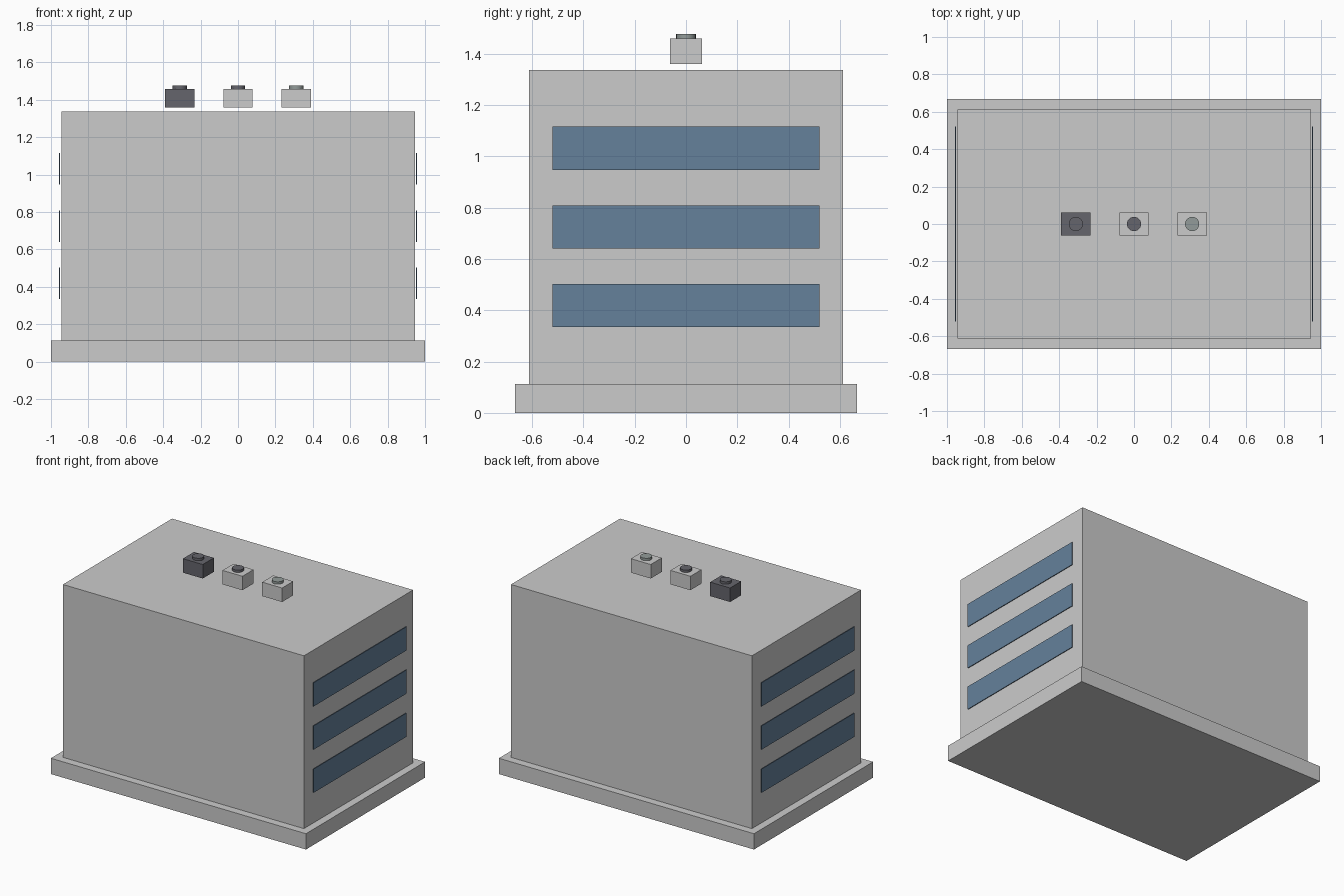
import bpy

if "Cube" in bpy.data.objects:
    bpy.data.objects.remove(bpy.data.objects["Cube"])


def material(name, rgb):
    mat = bpy.data.materials.new(name)
    mat.diffuse_color = (*rgb, 1)
    mat.use_nodes = True
    mat.node_tree.nodes["Principled BSDF"].inputs["Base Color"].default_value = mat.diffuse_color
    return mat


def box(name, x, y, z, mat=None):
    """Box spanning the given (low, high) ranges."""
    spans = (x, y, z)
    bpy.ops.mesh.primitive_cube_add(size=1, location=[(a + b) / 2 for a, b in spans])
    ob = bpy.context.object
    ob.name = name
    ob.scale = [b - a for a, b in spans]
    bpy.ops.object.transform_apply(location=False, rotation=False, scale=True)
    if mat:
        ob.data.materials.append(mat)
    return ob


def fan(name, x, z, radius, mat=None):
    bpy.ops.mesh.primitive_cylinder_add(vertices=24, radius=radius, depth=z[1] - z[0],
                                        location=(x, 0, (z[0] + z[1]) / 2))
    ob = bpy.context.object
    ob.name = name
    bpy.ops.object.shade_smooth_by_angle()
    if mat:
        ob.data.materials.append(mat)


glass = material("blue_glass", (0.13, 0.22, 0.33))
dark = material("dark_metal", (0.13, 0.13, 0.15))
pale = material("grey_green_metal", (0.29, 0.33, 0.32))

# Plinth and main block
box("plinth", (-1, 1), (-0.667, 0.667), (0, 0.112))
box("building_block", (-0.945, 0.945), (-0.611, 0.611), (0.112, 1.337))

# Three ribbon windows on each end wall, standing just off the wall
for side, label in ((-1, "left"), (1, "right")):
    for i in range(3):
        z0 = 0.335 + i * 0.306
        x = sorted((side * 0.953, side * 0.958))
        box(f"{label}_window_{i + 1}", x, (-0.521, 0.521), (z0, z0 + 0.168), glass)

# Row of rooftop units, each with a round fan on top
for i, (unit_mat, fan_mat) in enumerate(((dark, dark), (None, dark), (None, pale))):
    x = (i - 1) * 0.311
    box(f"roof_unit_{i + 1}", (x - 0.078, x + 0.078), (-0.062, 0.062), (1.36, 1.459), unit_mat)
    fan(f"roof_fan_{i + 1}", x, (1.457, 1.476), 0.038, fan_mat)
